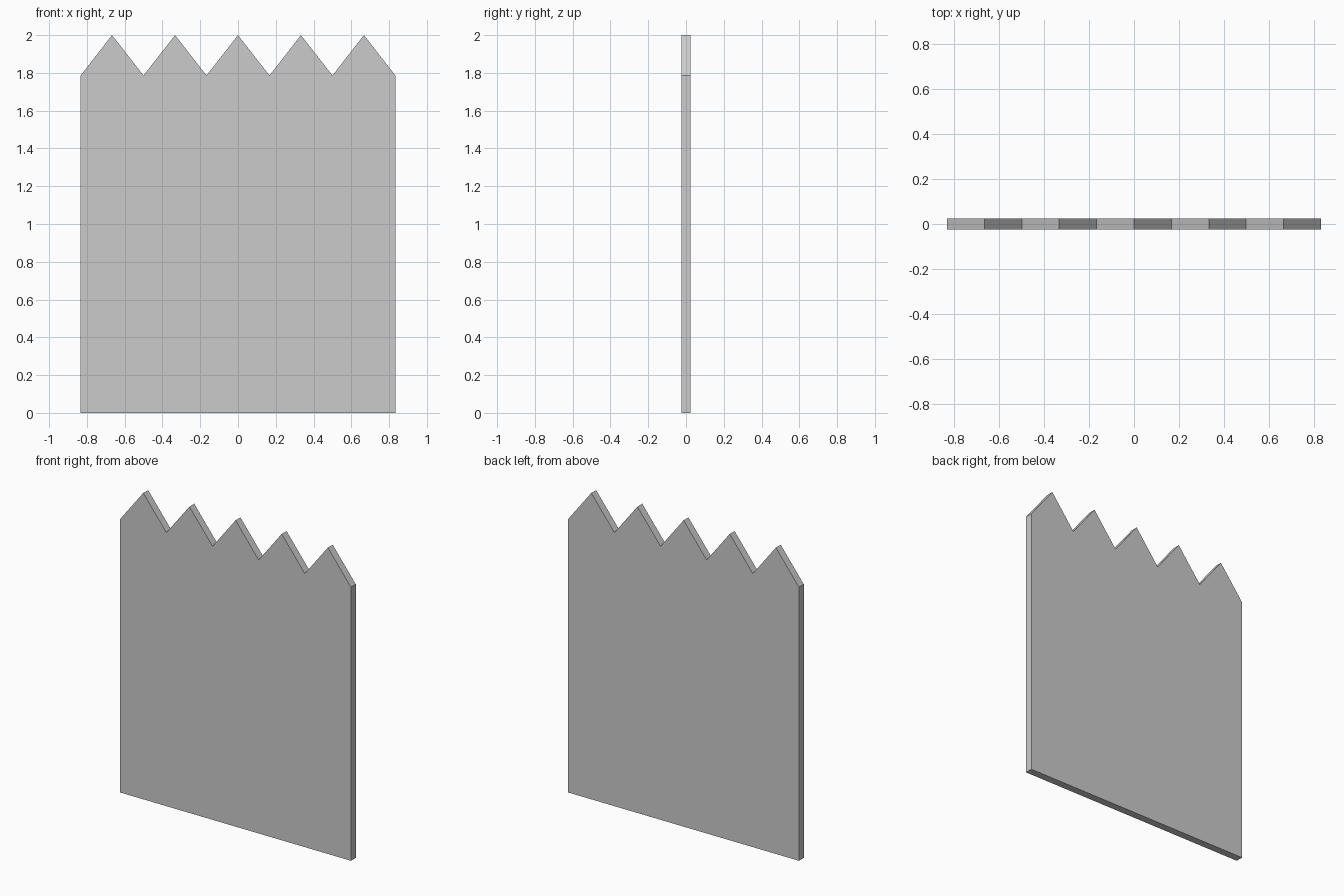
import bpy, bmesh

if "Cube" in bpy.data.objects:
    bpy.data.objects.remove(bpy.data.objects["Cube"])

PICKETS = 5
HALF_W = 0.8333
THICK = 0.05
SHOULDER, PEAK = 1.786, 2.0

# Front outline: flat base, then a zigzag of pointed tops from right to left
step = HALF_W / PICKETS
outline = [(-HALF_W, 0), (HALF_W, 0)]
for i in range(2 * PICKETS + 1):
    outline.append((HALF_W - i * step, PEAK if i % 2 else SHOULDER))

# Extrude the outline through the panel thickness
bm = bmesh.new()
face = bm.faces.new([bm.verts.new((x, -THICK / 2, z)) for x, z in outline])
ext = bmesh.ops.extrude_face_region(bm, geom=[face], use_keep_orig=True)
moved = [g for g in ext["geom"] if isinstance(g, bmesh.types.BMVert)]
bmesh.ops.translate(bm, verts=moved, vec=(0, THICK, 0))
bmesh.ops.recalc_face_normals(bm, faces=bm.faces[:])

mesh = bpy.data.meshes.new("fence_panel")
bm.to_mesh(mesh)
bm.free()
panel = bpy.data.objects.new("fence_panel", mesh)
bpy.context.collection.objects.link(panel)
